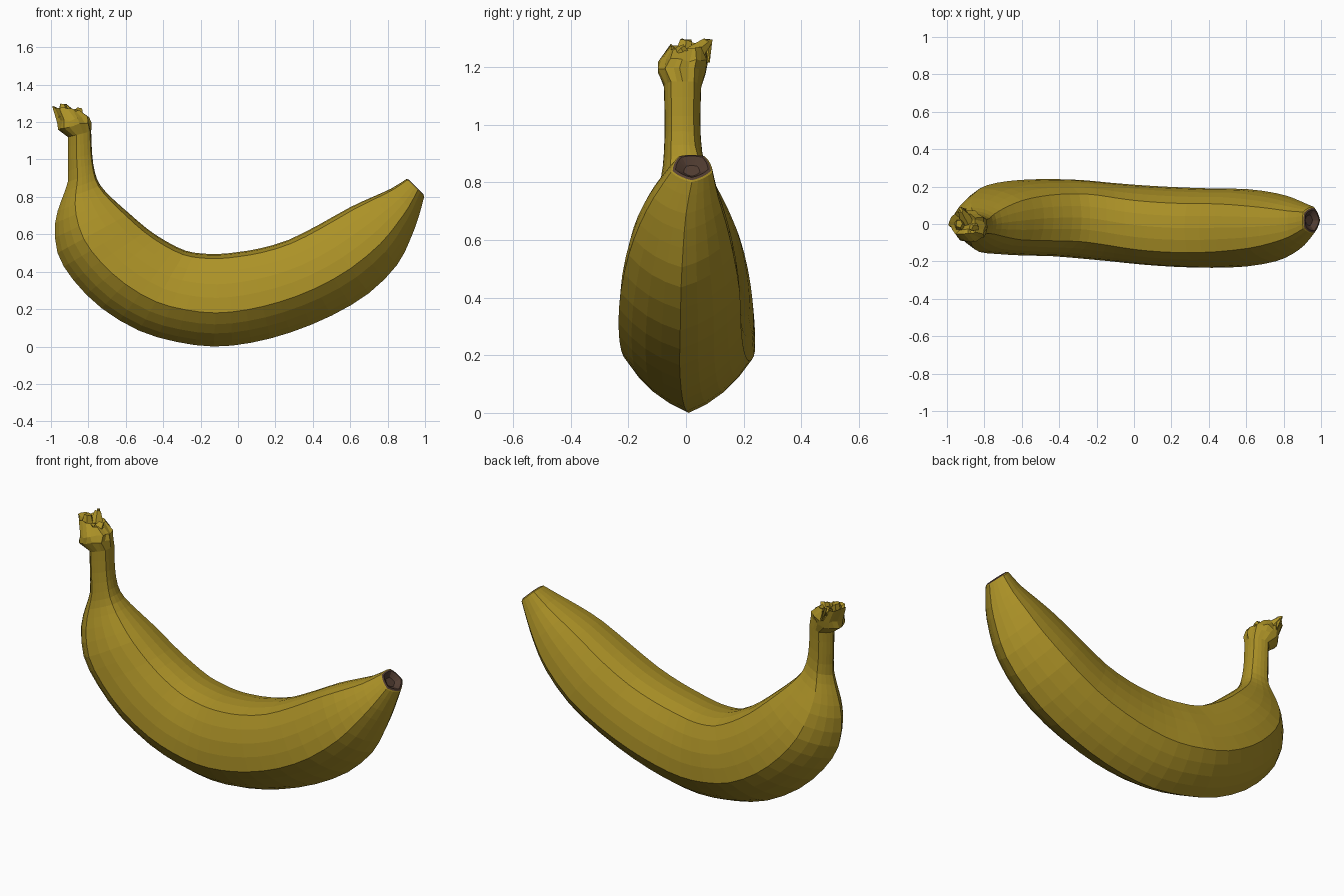
import bpy, bmesh, math, random
from mathutils import Vector

if "Cube" in bpy.data.objects:
    bpy.data.objects.remove(bpy.data.objects["Cube"])

random.seed(4)
SIDES = 20


def material(name, rgb):
    m = bpy.data.materials.new(name)
    m.diffuse_color = (*rgb, 1)
    m.use_nodes = True
    m.node_tree.nodes["Principled BSDF"].inputs["Base Color"].default_value = m.diffuse_color
    return m


yellow = material("banana yellow", (0.41, 0.285, 0.02))
brown = material("dry brown", (0.085, 0.047, 0.032))

# Stations: outer x, outer z, inner x, inner z, centre y, half width
crown_st = [
    (-0.91, 1.12, -0.785, 1.15, -0.012, 0.065),
    (-0.965, 1.155, -0.79, 1.20, -0.015, 0.085),
    (-0.965, 1.20, -0.80, 1.225, -0.01, 0.082),
    (-0.995, 1.285, -0.845, 1.262, 0.0, 0.06),
]
body_st = [
    (-0.91, 1.12, -0.785, 1.15, -0.012, 0.065),
    (-0.91, 1.00, -0.78, 1.03, -0.012, 0.062),
    (-0.91, 0.88, -0.765, 0.93, -0.010, 0.067),
    (-0.945, 0.78, -0.735, 0.86, 0.000, 0.088),
    (-0.978, 0.66, -0.67, 0.79, 0.010, 0.128),
    (-0.965, 0.50, -0.58, 0.71, 0.020, 0.170),
    (-0.88, 0.355, -0.48, 0.625, 0.030, 0.190),
    (-0.73, 0.205, -0.38, 0.56, 0.034, 0.202),
    (-0.53, 0.085, -0.28, 0.512, 0.034, 0.206),
    (-0.33, 0.025, -0.19, 0.497, 0.025, 0.210),
    (-0.13, 0.0, -0.10, 0.495, 0.010, 0.210),
    (0.07, 0.02, 0.0, 0.505, -0.005, 0.212),
    (0.28, 0.075, 0.12, 0.525, -0.016, 0.213),
    (0.50, 0.165, 0.27, 0.57, -0.022, 0.212),
    (0.70, 0.285, 0.43, 0.65, -0.020, 0.207),
    (0.85, 0.435, 0.60, 0.745, -0.017, 0.182),
    (0.92, 0.57, 0.72, 0.80, -0.010, 0.150),
    (0.965, 0.69, 0.82, 0.845, 0.000, 0.112),
    (0.995, 0.80, 0.90, 0.895, 0.020, 0.072),
]


# Softened five-sided section: keel outside, flat face inside
def section():
    pts = []
    for i in range(SIDES):
        t = 2 * math.pi * i / SIDES
        d = t % math.radians(72) - math.radians(36)
        r = 0.5 + 0.5 * math.cos(math.radians(36)) / math.cos(d)
        pts.append((-r * math.cos(t), r * math.sin(t)))
    lo, hi = min(p[0] for p in pts), max(p[0] for p in pts)
    w = max(p[1] for p in pts)
    return [((u - lo) / (hi - lo), y / w) for u, y in pts]


SECTION = section()


def refine(st):
    # Insert a smooth midpoint between neighbouring stations
    out = []
    for i in range(len(st) - 1):
        a, b, c, d = st[max(i - 1, 0)], st[i], st[i + 1], st[min(i + 2, len(st) - 1)]
        out.append(b)
        out.append(tuple((9 * (q + r) - p - s) / 16 for p, q, r, s in zip(a, b, c, d)))
    return out + [st[-1]]


def loft(bm, stations, jitter=0.0):
    rings = []
    for k, (ox, oz, ix, iz, cy, hw) in enumerate(stations):
        ring = []
        for u, y in SECTION:
            p = Vector((ox + (ix - ox) * u, cy + hw * y, oz + (iz - oz) * u))
            if k:
                p += Vector([random.uniform(-jitter, jitter) for _ in range(3)])
            ring.append(bm.verts.new(p))
        rings.append(ring)
    for a, b in zip(rings, rings[1:]):
        for i in range(SIDES):
            j = (i + 1) % SIDES
            bm.faces.new((a[i], a[j], b[j], b[i]))
    return rings


def shrink_ring(bm, ring, scale, push, mat):
    # Continue an end ring inwards with a scaled copy
    c = sum((v.co for v in ring), Vector()) / SIDES
    new = [bm.verts.new(c + (v.co - c) * scale + push) for v in ring]
    for i in range(SIDES):
        j = (i + 1) % SIDES
        bm.faces.new((ring[i], ring[j], new[j], new[i])).material_index = mat
    return new


def finish(bm, name, mats):
    bmesh.ops.recalc_face_normals(bm, faces=bm.faces)
    me = bpy.data.meshes.new(name)
    bm.to_mesh(me)
    bm.free()
    for m in mats:
        me.materials.append(m)
    ob = bpy.data.objects.new(name, me)
    bpy.context.collection.objects.link(ob)
    return ob


# Fruit body with stem and dark recessed blossom end
bm = bmesh.new()
rings = loft(bm, refine(body_st))
bm.faces.new(rings[0])
axis = Vector((0.7, 0, 0.7))
r = shrink_ring(bm, rings[-1], 0.92, axis * 0.004, 0)
r = shrink_ring(bm, r, 0.85, axis * 0.004, 1)
r = shrink_ring(bm, r, 0.5, axis * -0.022, 1)
bm.faces.new(r).material_index = 1
finish(bm, "fruit_body", (yellow, brown))

# Ragged crown on top of the stem
bm = bmesh.new()
rings = loft(bm, crown_st, 0.008)
r = shrink_ring(bm, rings[-1], 0.55, Vector((0.01, 0, -0.02)), 0)
bm.faces.new(r)
bm.faces.new(rings[0])
finish(bm, "stem_crown", (yellow,))


# Torn scraps of skin: tapered stubs from a base point to a tip
def scrap(name, base, tip, r1, r2):
    base, tip = Vector(base), Vector(tip)
    d = tip - base
    bm = bmesh.new()
    bmesh.ops.create_cone(bm, cap_ends=True, segments=6, radius1=r1, radius2=r2, depth=d.length)
    rot = d.to_track_quat('Z', 'Y')
    for v in bm.verts:
        v.co = rot @ v.co + (base + tip) / 2
        v.co += Vector([random.uniform(-0.006, 0.006) for _ in range(3)])
    finish(bm, name, (yellow,))


scrap("crown_scrap_back", (-0.90, 0.02, 1.23), (-0.925, 0.075, 1.285), 0.045, 0.018)
scrap("crown_scrap_hook", (-0.925, 0.075, 1.295), (-0.90, 0.08, 1.215), 0.012, 0.008)
scrap("crown_scrap_right", (-0.87, 0.0, 1.20), (-0.845, -0.02, 1.265), 0.04, 0.02)
scrap("crown_scrap_left", (-0.93, -0.01, 1.22), (-0.935, 0.0, 1.295), 0.04, 0.02)
